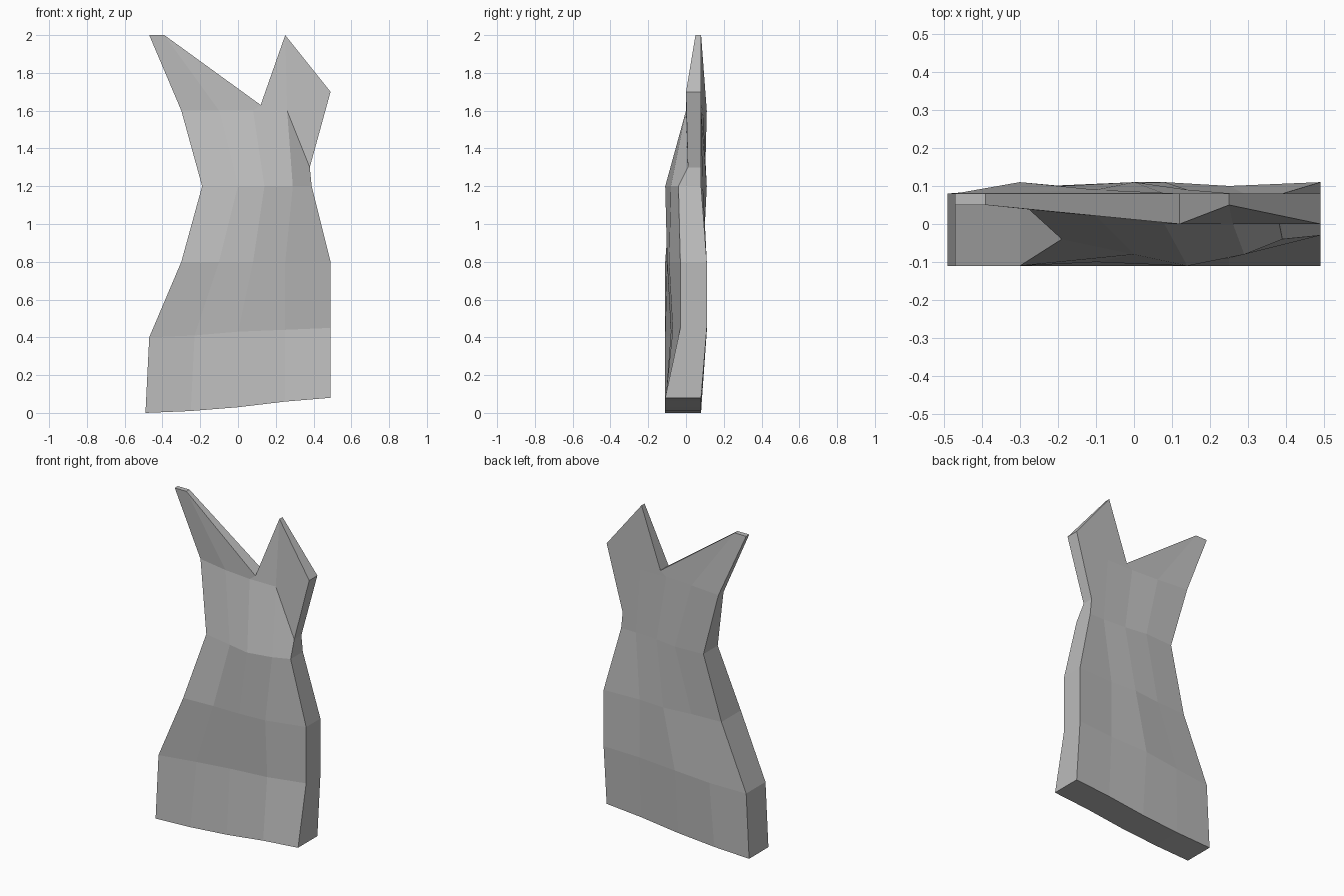
import bpy
import bmesh

cube = bpy.data.objects.get("Cube")
if cube:
    bpy.data.objects.remove(cube, do_unlink=True)


def flat_material(name, colour):
    material = bpy.data.materials.new(name)
    material.use_nodes = True
    material.diffuse_color = colour
    material.node_tree.nodes["Principled BSDF"].inputs["Base Color"].default_value = colour
    return material


class Section:
    """One cross-section of the slab, running from the right edge to the left edge."""

    def __init__(self, across, heights, front, back):
        self.front = list(zip(across, front, heights))
        self.back = list(zip(across, back, heights))


def spread(value):
    return [value] * 5


# Cross-sections from the hem to the two points at the top
hem = Section(across=(-.49, -.25, 0, .25, .49), heights=(0, .01, .03, .06, .08),
              front=spread(-.11), back=spread(.08))
skirt = Section(across=(-.47, -.23, 0, .25, .49), heights=(.4, .41, .43, .44, .45),
                front=(-.11, -.08, -.08, -.07, -.03), back=(.08, .1, .11, .1, .11))
hips = Section(across=(-.3, -.1, .08, .25, .49), heights=spread(.8),
               front=(-.11, -.1, -.1, -.09, -.03), back=(.08, .09, .11, .1, .11))
waist = Section(across=(-.19, 0, .14, .29, .39), heights=spread(1.2),
                front=(-.04, -.08, -.11, -.08, -.04), back=(.1, .11, .09, .08, .08))
chest = Section(across=(-.3, -.1, .08, .26, .38), heights=(1.6, 1.6, 1.6, 1.6, 1.3),
                front=(.06, .02, 0, 0, .01), back=(.11, .09, .08, .08, .08))
points = Section(across=(-.47, -.39, .12, .25, .49), heights=(2, 2, 1.63, 2, 1.7),
                 front=(.05, .05, 0, .05, 0), back=spread(.08))
sections = [hem, skirt, hips, waist, chest, points]

# Faceted front and back sheets
bm = bmesh.new()
front = [[bm.verts.new(p) for p in section.front] for section in sections]
back = [[bm.verts.new(p) for p in section.back] for section in sections]
for sheet in (front, back):
    for low, high in zip(sheet, sheet[1:]):
        for i in range(len(low) - 1):
            bm.faces.new((low[i], low[i + 1], high[i + 1], high[i]))


def join_edges(near, far):
    """Close the slab between matching edges of the two sheets."""
    for i in range(len(near) - 1):
        bm.faces.new((near[i], far[i], far[i + 1], near[i + 1]))


# Hem, top and both sides
for end in (0, -1):
    join_edges(front[end], back[end])
    join_edges([row[end] for row in front], [row[end] for row in back])
bmesh.ops.recalc_face_normals(bm, faces=bm.faces)

mesh = bpy.data.meshes.new("faceted_slab")
bm.to_mesh(mesh)
bm.free()
mesh.materials.append(flat_material("stone grey", (.5, .5, .5, 1)))
slab = bpy.data.objects.new("faceted_slab", mesh)
bpy.context.collection.objects.link(slab)
